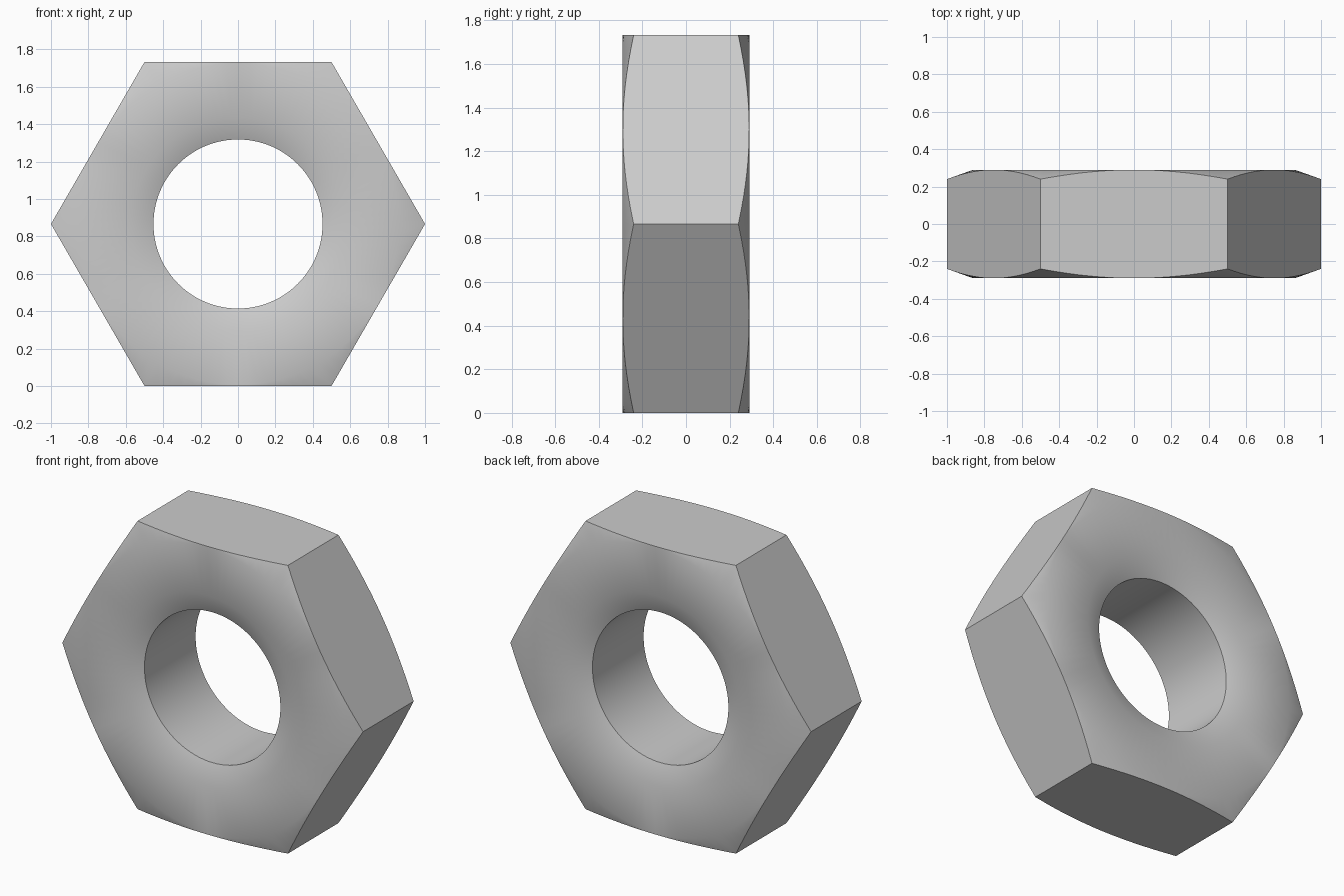
import bpy, bmesh
from math import cos, sin, pi, radians

if "Cube" in bpy.data.objects:
    bpy.data.objects.remove(bpy.data.objects["Cube"])

SEG = 96                 # steps around the nut (multiple of 6 keeps corners crisp)
APOTHEM = cos(pi / 6)    # centre to flat, corners at radius 1
HALF = 0.29              # half thickness
BORE = 0.452


def section(a):
    """Half-thickness profile (radius, y) of the nut at angle a, bore to flat."""
    hex_r = APOTHEM / cos((a % (pi / 3)) - pi / 6)
    drop = 0.05 * (hex_r - APOTHEM) / (1 - APOTHEM)
    return [(BORE, HALF - 0.047), (0.57, HALF), (APOTHEM - 0.006, HALF), (hex_r, HALF - drop)]


# hex nut: sweep the closed section around the y axis
bm = bmesh.new()
loops = []
for i in range(SEG):
    a = 2 * pi * i / SEG
    front = [(r, -y) for r, y in section(a)]
    back = [(r, y) for r, y in reversed(section(a))]
    loops.append([bm.verts.new((r * cos(a), y, APOTHEM + r * sin(a))) for r, y in front + back])
for i in range(SEG):
    p, q = loops[i], loops[(i + 1) % SEG]
    for j in range(8):
        k = (j + 1) % 8
        bm.faces.new((p[j], p[k], q[k], q[j]))
bmesh.ops.recalc_face_normals(bm, faces=bm.faces)

mesh = bpy.data.meshes.new("hex_nut")
bm.to_mesh(mesh)
bm.free()
nut = bpy.data.objects.new("hex_nut", mesh)
bpy.context.collection.objects.link(nut)

# smooth chamfers and countersinks, sharp flats and bore rim
bpy.context.view_layer.objects.active = nut
nut.select_set(True)
bpy.ops.object.shade_smooth_by_angle(angle=radians(30))
